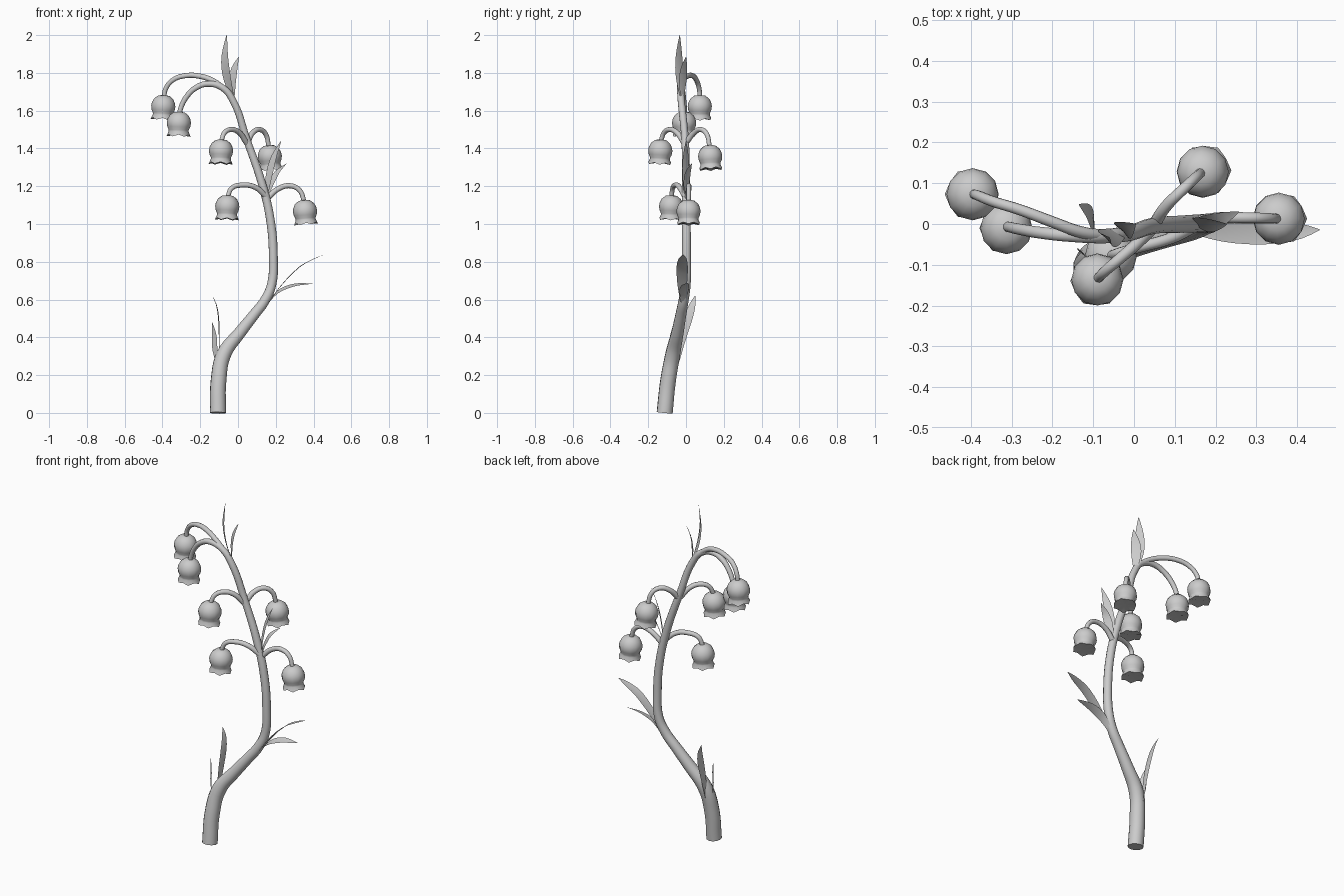
import bpy, bmesh, math
from mathutils import Vector

if "Cube" in bpy.data.objects:
    bpy.data.objects.remove(bpy.data.objects["Cube"])


def finish(obj):
    bpy.ops.object.select_all(action='DESELECT')
    obj.select_set(True)
    bpy.context.view_layer.objects.active = obj


def tube(name, pts):
    """Round tapering tube through (x, y, z, radius) points."""
    cu = bpy.data.curves.new(name, 'CURVE')
    cu.dimensions = '3D'
    cu.bevel_depth = 1.0
    cu.bevel_resolution = 4
    cu.resolution_u = 6
    cu.use_fill_caps = True
    sp = cu.splines.new('BEZIER')
    sp.bezier_points.add(len(pts) - 1)
    for bp, p in zip(sp.bezier_points, pts):
        bp.co = p[:3]
        bp.radius = p[3]
        bp.handle_left_type = bp.handle_right_type = 'AUTO'
    ob = bpy.data.objects.new(name, cu)
    bpy.context.collection.objects.link(ob)
    finish(ob)
    bpy.ops.object.convert(target='MESH')
    bpy.ops.object.shade_smooth_by_angle(angle=math.radians(50))


def mesh_object(name, bm):
    bmesh.ops.recalc_face_normals(bm, faces=bm.faces[:])
    me = bpy.data.meshes.new(name)
    bm.to_mesh(me)
    bm.free()
    ob = bpy.data.objects.new(name, me)
    bpy.context.collection.objects.link(ob)
    finish(ob)
    bpy.ops.object.shade_smooth_by_angle(angle=math.radians(50))


PROFILE = [(0.03, 0.004), (0.051, 0.021), (0.061, 0.042), (0.064, 0.06),
           (0.061, 0.08), (0.053, 0.097), (0.053, 0.106), (0.062, 0.127)]


def bell(name, top, axis, n=12):
    """Hanging bell with a flared, six-lobed rim and closed underside."""
    bm = bmesh.new()
    rot = Vector((0, 0, -1)).rotation_difference(Vector(axis).normalized())
    top = Vector(top)
    tip = bm.verts.new(top)
    prev = None
    for k, (r, d) in enumerate(PROFILE):
        ring = []
        for i in range(n):
            a = 2 * math.pi * i / n
            wave = (1 if i % 2 == 0 else -1) * (k == len(PROFILE) - 1)
            rr, dd = r + 0.002 * wave, d + 0.005 * wave
            ring.append(bm.verts.new(top + rot @ Vector((rr * math.cos(a), rr * math.sin(a), -dd))))
        for i in range(n):
            j = (i + 1) % n
            if prev:
                bm.faces.new((prev[i], prev[j], ring[j], ring[i]))
            else:
                bm.faces.new((tip, ring[j], ring[i]))
        prev = ring
    # underside
    mid = bm.verts.new(top + rot @ Vector((0, 0, -0.122)))
    for i in range(n):
        bm.faces.new((mid, prev[i], prev[(i + 1) % n]))
    mesh_object(name, bm)


def path_point(pts, t):
    """Catmull-Rom point at t in 0..1."""
    p = [Vector(q) for q in pts]
    p = [2 * p[0] - p[1]] + p + [2 * p[-1] - p[-2]]
    s = t * (len(pts) - 1)
    i = min(int(s), len(pts) - 2)
    u = s - i
    a, b, c, d = p[i:i + 4]
    return 0.5 * (2 * b + (c - a) * u + (2 * a - 5 * b + 4 * c - d) * u * u
                  + (3 * b - a - 3 * c + d) * u ** 3)


def leaf(name, pts, width, side, steps=10):
    """Thin pointed blade, lightly folded along its midrib."""
    bm = bmesh.new()
    prev = None
    for k in range(steps + 1):
        t = k / steps
        c = path_point(pts, t)
        tan = (path_point(pts, min(1, t + .02)) - path_point(pts, max(0, t - .02))).normalized()
        s = Vector(side)
        s = (s - tan * s.dot(tan)).normalized()
        nrm = tan.cross(s)
        w = 0.5 * width * max(0.04, math.sin(math.pi * (0.08 + 0.92 * t)) ** 0.85 if t < 1 else 0)
        row = [bm.verts.new(c + s * w * e + nrm * w * 0.12 * abs(e)) for e in (-1, 0, 1)]
        if prev:
            for i in range(2):
                bm.faces.new((prev[i], prev[i + 1], row[i + 1], row[i]))
        prev = row
    mesh_object(name, bm)


# Main stem, arching over into the lowest flower of the tip
tube("main_stem", [
    (-.106, -.113, 0, .043), (-.103, -.095, .17, .042), (-.075, -.07, .31, .040),
    (.01, -.045, .425, .033), (.085, -.027, .52, .029), (.142, -.013, .595, .027),
    (.178, .0, .68, .025), (.187, .002, .83, .024), (.17, .002, 1.03, .023), (.125, .0, 1.22, .022),
    (.045, -.005, 1.45, .020), (-.025, -.025, 1.65, .019), (-.08, -.03, 1.72, .018),
    (-.16, -.028, 1.742, .016), (-.225, -.022, 1.72, .015), (-.275, -.014, 1.67, .014),
    (-.304, -.008, 1.61, .013), (-.309, -.007, 1.585, .013)])
bell("bell_tip", (-.311, -.01, 1.595), (-.03, 0, -1))

# Side stalks, each ending in a bell
STALKS = {
    "upper_left": [(-.06, -.03, 1.705), (-.13, -.02, 1.757), (-.20, .005, 1.782), (-.28, .035, 1.785),
                   (-.345, .055, 1.762), (-.383, .07, 1.715), (-.392, .073, 1.675)],
    "middle_front": [(.045, -.01, 1.43), (.005, -.05, 1.485), (-.035, -.085, 1.5),
                     (-.07, -.115, 1.485), (-.088, -.133, 1.44)],
    "middle_back": [(.05, .0, 1.43), (.08, .045, 1.485), (.115, .08, 1.5),
                    (.147, .11, 1.475), (.163, .125, 1.41)],
    "lower_left": [(.15, -.005, 1.145), (.09, -.035, 1.195), (.02, -.055, 1.206),
                   (-.033, -.07, 1.19), (-.055, -.077, 1.145)],
    "lower_right": [(.15, .005, 1.13), (.215, .015, 1.187), (.28, .015, 1.202),
                    (.328, .014, 1.176), (.35, .013, 1.12)],
}
TILT = {"middle_back": (.09, .05, -1), "lower_left": (-.03, -.03, -1), "lower_right": (.08, 0, -1),
        "middle_front": (-.03, -.05, -1), "upper_left": (-.06, 0, -1)}
for key, pts in STALKS.items():
    n = len(pts) - 1
    tube("stalk_" + key, [(*p, .015 - .003 * i / n) for i, p in enumerate(pts)])
    bell("bell_" + key, Vector(pts[-1]) + Vector((0, 0, .008)), TILT[key])

# Leaves in pairs up the stem
D = (-.7, .7, 0)
LEAVES = {
    "top_tall": ([(-.025, -.02, 1.66), (-.055, -.03, 1.77), (-.068, -.035, 1.88), (-.06, -.033, 2.0)], .06, D),
    "top_short": ([(-.025, -.02, 1.66), (-.028, -.015, 1.75), (-.018, -.01, 1.82), (.004, .0, 1.885)], .056, D),
    "middle_tall": ([(.15, .0, 1.14), (.165, .0, 1.25), (.19, .0, 1.35), (.228, .0, 1.44)], .05, D),
    "middle_short": ([(.15, .0, 1.14), (.18, .005, 1.22), (.21, .012, 1.275), (.257, .03, 1.32)], .045, D),
    "low_right_long": ([(.155, -.018, .575), (.235, -.02, .68), (.325, -.02, .77), (.40, -.018, .813),
                        (.455, -.014, .838)], .06, (0, 1, 0)),
    "low_right_short": ([(.155, -.012, .575), (.215, -.01, .64), (.30, -.006, .675), (.395, -.004, .684)],
                        .052, (0, 1, .35)),
    "low_left_tall": ([(-.10, -.05, .25), (-.097, -.022, .39), (-.10, .01, .5), (-.112, .033, .57),
                       (-.135, .048, .62)], .048, (.1, 1, 0)),
    "low_left_short": ([(-.108, -.085, .25), (-.121, -.078, .34), (-.125, -.07, .41), (-.137, -.06, .48)],
                       .04, D),
}
for key, (pts, w, side) in LEAVES.items():
    leaf("leaf_" + key, pts, w, side)
